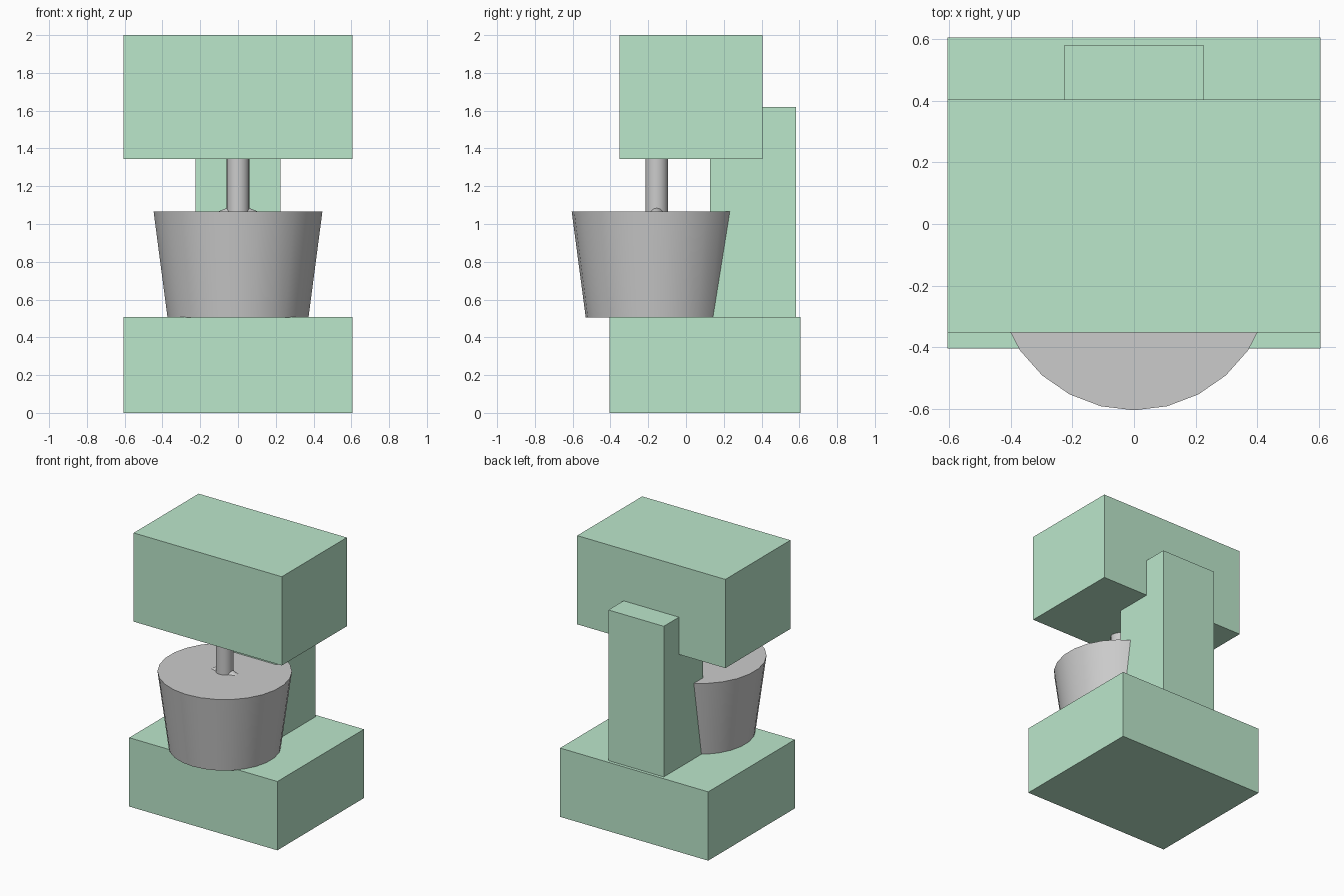
import bpy, math

if "Cube" in bpy.data.objects:
    bpy.data.objects.remove(bpy.data.objects["Cube"])

green = bpy.data.materials.new("mint_green")
green.diffuse_color = (0.5, 0.8, 0.6, 1)
green.use_nodes = True
green.node_tree.nodes["Principled BSDF"].inputs["Base Color"].default_value = green.diffuse_color


def box(name, lo, hi):
    mid = [(a + b) / 2 for a, b in zip(lo, hi)]
    bpy.ops.mesh.primitive_cube_add(size=1, location=mid)
    ob = bpy.context.object
    ob.name = name
    ob.scale = [b - a for a, b in zip(lo, hi)]
    bpy.ops.object.transform_apply(location=False, rotation=False, scale=True)
    ob.data.materials.append(green)
    return ob


def smooth_part(name):
    bpy.context.object.name = name
    bpy.ops.object.shade_smooth_by_angle(angle=math.radians(30))


def cone(name, r_bottom, r_top, z0, z1, sides):
    bpy.ops.mesh.primitive_cone_add(vertices=sides, radius1=r_bottom, radius2=r_top,
                                    depth=z1 - z0, location=(0, BOWL_Y, (z0 + z1) / 2))
    smooth_part(name)


BOWL_Y = -0.155

# Body: base block, rear column, overhanging head
box("base", (-0.605, -0.405, 0), (0.605, 0.605, 0.508))
box("column", (-0.226, 0.127, 0.508), (0.226, 0.582, 1.62))
box("head", (-0.605, -0.353, 1.345), (0.605, 0.405, 2.0))

# Filled mixing bowl and the drive shaft above it
cone("bowl", 0.376, 0.45, 0.506, 1.065, 26)
cone("shaft", 0.06, 0.06, 1.03, 1.345, 24)

# Ring beater, mostly sunk in the bowl
bpy.ops.mesh.primitive_torus_add(major_radius=0.185, minor_radius=0.035,
                                 major_segments=24, minor_segments=12,
                                 location=(0, BOWL_Y, 0.873),
                                 rotation=(math.pi / 2, 0, 0))
smooth_part("beater")
